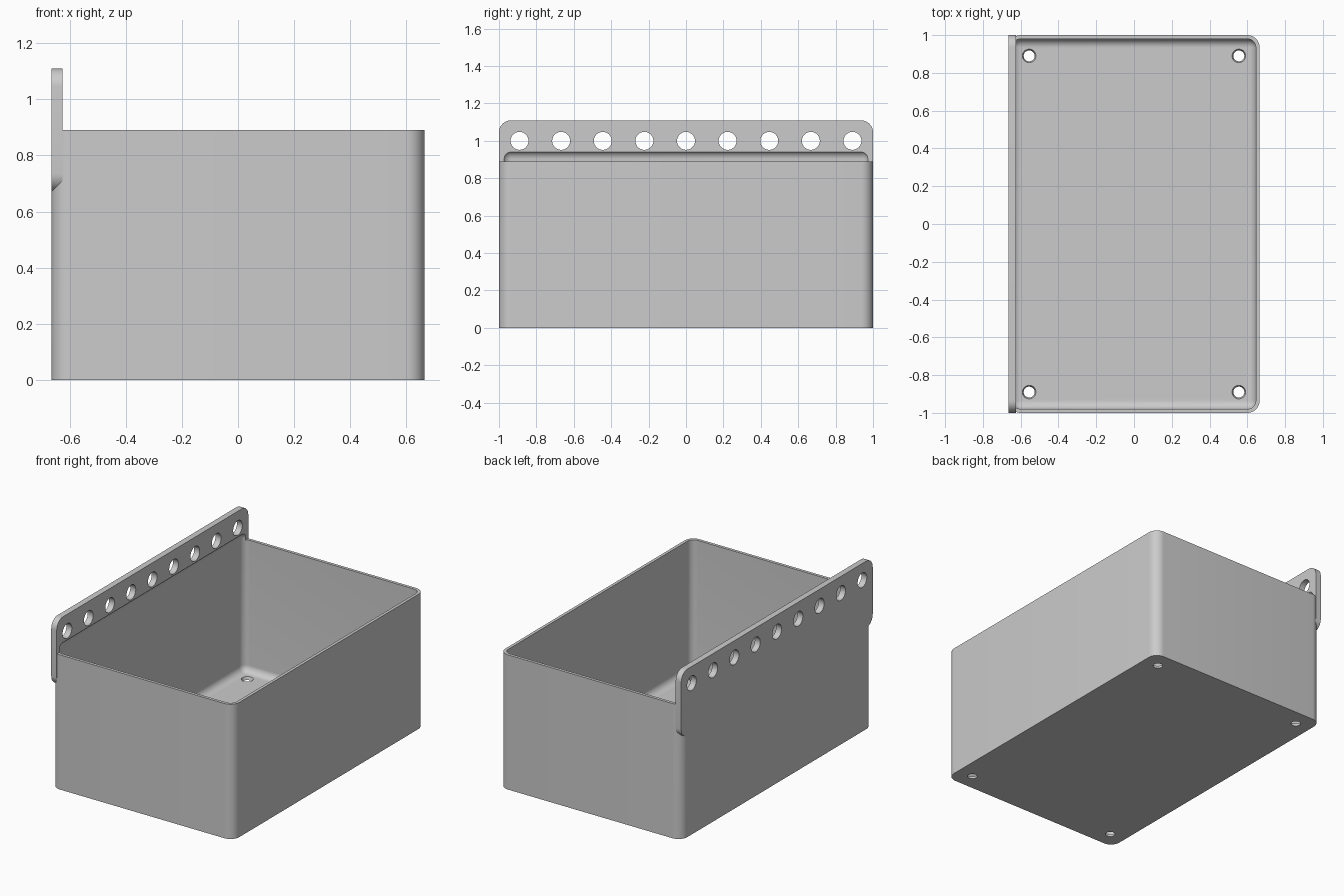
import bpy, bmesh
from math import radians
from mathutils import Matrix, Vector

if "Cube" in bpy.data.objects:
    bpy.data.objects.remove(bpy.data.objects["Cube"])

HALF_X, HALF_Y, HEIGHT = 0.665, 1.0, 0.89
RADIUS, WALL = 0.065, 0.02
RAIL_THICK, RAIL_LOW, RAIL_TOP = 0.04, 0.67, 1.11

grey = bpy.data.materials.new("plain_grey")
grey.use_nodes = True
colour = (0.6, 0.6, 0.6, 1)
grey.diffuse_color = colour
grey.node_tree.nodes["Principled BSDF"].inputs["Base Color"].default_value = colour


def make_object(name, bm):
    bmesh.ops.recalc_face_normals(bm, faces=bm.faces)
    mesh = bpy.data.meshes.new(name)
    bm.to_mesh(mesh)
    bm.free()
    mesh.materials.append(grey)
    obj = bpy.data.objects.new(name, mesh)
    bpy.context.collection.objects.link(obj)
    return obj


def rounded_block(name, low, high, radius, axis=None, segments=10):
    """Block with rounded edges: those along one axis, or all of them."""
    low, high = Vector(low), Vector(high)
    bm = bmesh.new()
    bmesh.ops.create_cube(bm, size=1)
    for v in bm.verts:
        v.co = (low + high) / 2 + v.co * (high - low)
    edges = [e for e in bm.edges if axis is None
             or abs(e.verts[0].co[axis] - e.verts[1].co[axis]) > 1e-4]
    bmesh.ops.bevel(bm, geom=edges, offset=radius, segments=segments,
                    profile=0.5, affect='EDGES')
    return make_object(name, bm)


def hole_cutters(name, places, r1, r2, depth, turn=Matrix()):
    bm = bmesh.new()
    for place in places:
        bmesh.ops.create_cone(bm, cap_ends=True, segments=40, radius1=r1,
                              radius2=r2, depth=depth,
                              matrix=Matrix.Translation(place) @ turn)
    return make_object(name, bm)


def combine(target, tool, operation):
    mod = target.modifiers.new(operation, 'BOOLEAN')
    mod.operation, mod.solver, mod.object = operation, 'EXACT', tool
    bpy.context.view_layer.objects.active = target
    bpy.ops.object.modifier_apply(modifier=mod.name)
    bpy.data.objects.remove(tool)


# Outer tray body and the mounting rail set flush into its side
tray = rounded_block("storage_bin", (-HALF_X, -HALF_Y, 0),
                     (HALF_X, HALF_Y, HEIGHT), RADIUS, axis=2)
rail = rounded_block("rail", (-HALF_X, -HALF_Y, RAIL_LOW),
                     (-HALF_X + RAIL_THICK, HALF_Y, RAIL_TOP), RADIUS, axis=0)
combine(tray, rail, 'UNION')

# Rounded cavity, which also scoops the foot of the rail
cavity = rounded_block("cavity", (-HALF_X + WALL, -HALF_Y + WALL, WALL),
                       (HALF_X - WALL, HALF_Y - WALL, 0.948), RADIUS - WALL)
combine(tray, cavity, 'DIFFERENCE')

# Row of holes along the rail
row = [(-HALF_X + RAIL_THICK / 2, 0.2225 * i, 1.0) for i in range(-4, 5)]
combine(tray, hole_cutters("rail_holes", row, 0.048, 0.048, 0.2,
                           Matrix.Rotation(radians(90), 4, 'Y')), 'DIFFERENCE')

# Tapered drain holes in the floor corners
corners = [(sx * 0.555, sy * 0.89, WALL / 2) for sx in (-1, 1) for sy in (-1, 1)]
combine(tray, hole_cutters("floor_holes", corners, 0.0255, 0.0395, WALL * 2),
        'DIFFERENCE')

# Smooth the fillets, keep the edges crisp
bpy.ops.object.select_all(action='DESELECT')
tray.select_set(True)
bpy.context.view_layer.objects.active = tray
bpy.ops.object.shade_smooth_by_angle(angle=radians(30))
